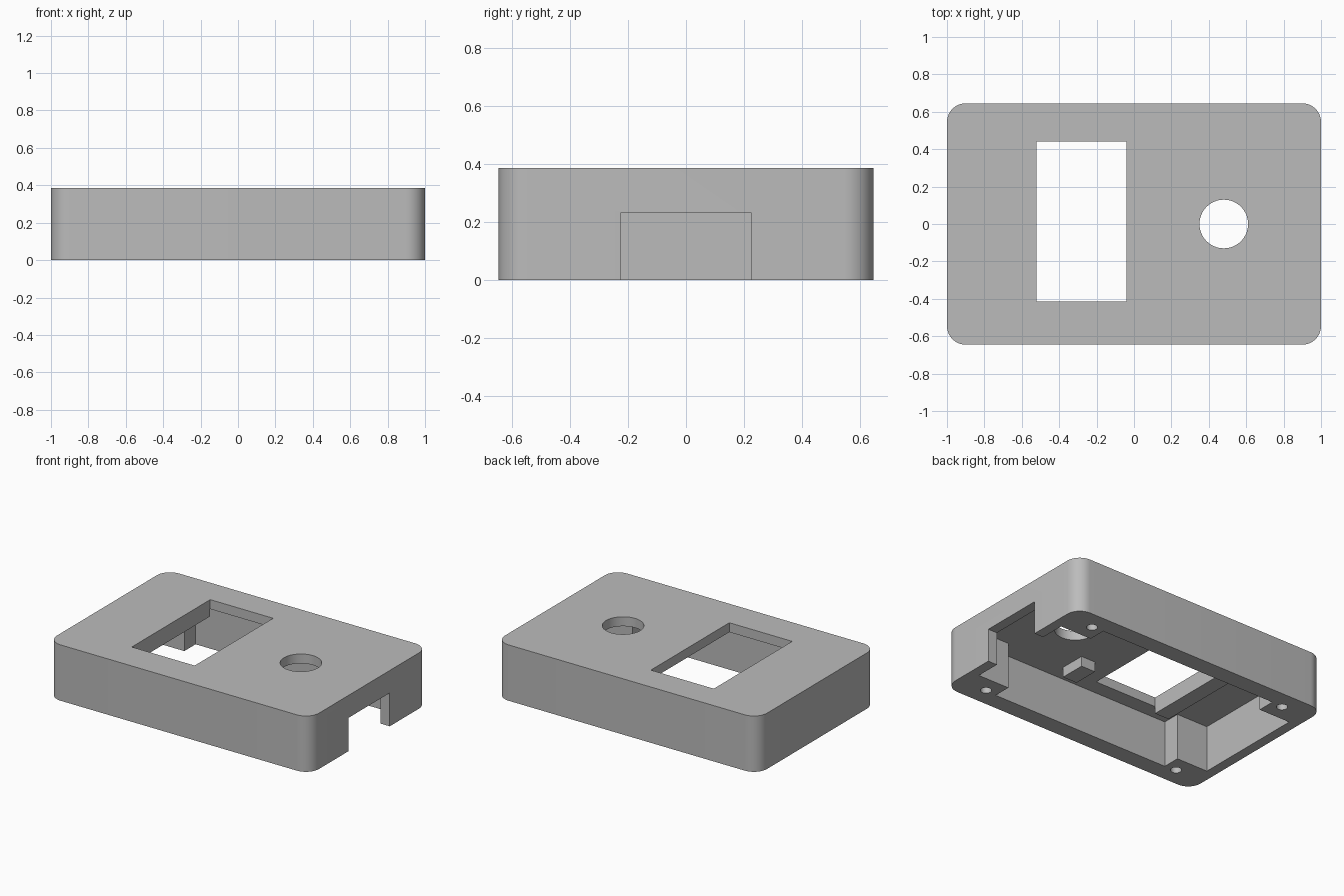
import bpy
import bmesh
from math import cos, sin, pi, radians

old = bpy.data.objects.get("Cube")
if old:
    bpy.data.objects.remove(old, do_unlink=True)

grey = bpy.data.materials.new("matte_grey")
grey.use_nodes = True
colour = (0.5, 0.5, 0.5, 1)
grey.diffuse_color = colour
grey.node_tree.nodes["Principled BSDF"].inputs["Base Color"].default_value = colour


def prism(name, outline, z0, z1):
    """Extrude a counter-clockwise outline from z0 to z1."""
    bm = bmesh.new()
    face = bm.faces.new([bm.verts.new((x, y, z0)) for x, y in outline])
    grown = bmesh.ops.extrude_face_region(bm, geom=[face])["geom"]
    bmesh.ops.translate(bm, vec=(0, 0, z1 - z0),
                        verts=[v for v in grown if isinstance(v, bmesh.types.BMVert)])
    bmesh.ops.recalc_face_normals(bm, faces=bm.faces)
    mesh = bpy.data.meshes.new(name)
    bm.to_mesh(mesh)
    bm.free()
    mesh.materials.append(grey)
    obj = bpy.data.objects.new(name, mesh)
    bpy.context.collection.objects.link(obj)
    return obj


def rect(x0, x1, y0, y1):
    return [(x0, y0), (x1, y0), (x1, y1), (x0, y1)]


def circle(cx, cy, r, n):
    return [(cx + r * cos(2 * pi * i / n), cy + r * sin(2 * pi * i / n)) for i in range(n)]


def rounded(hx, hy, r, n=12):
    pts = []
    for k, (sx, sy) in enumerate([(1, 1), (-1, 1), (-1, -1), (1, -1)]):
        for i in range(n + 1):
            a = pi / 2 * (k + i / n)
            pts.append((sx * (hx - r) + r * cos(a), sy * (hy - r) + r * sin(a)))
    return pts


def combine(target, tool, operation):
    """Apply a boolean and discard the tool."""
    bpy.context.view_layer.objects.active = target
    mod = target.modifiers.new(operation, "BOOLEAN")
    mod.operation = operation
    mod.solver = "EXACT"
    mod.object = tool
    bpy.ops.object.modifier_apply(modifier=mod.name)
    bpy.data.objects.remove(tool, do_unlink=True)


HX, HY, TOP, CEILING = 1.0, 0.645, 0.385, 0.32
WALL_X, WALL_Y = 0.93, 0.523      # inner faces of the walls
POST_X, POST_Y = 0.69, 0.40       # inner faces of the corner posts

# Outer body with rounded upright corners
case = prism("enclosure_shell", rounded(HX, HY, 0.1), 0, TOP)

# Open underside, leaving a square post in each corner
cavity = []
for sx, sy in [(1, 1), (-1, 1), (-1, -1), (1, -1)]:
    corner = [(sx * WALL_X, sy * POST_Y), (sx * POST_X, sy * POST_Y), (sx * POST_X, sy * WALL_Y)]
    cavity += corner if sx * sy > 0 else corner[::-1]
combine(case, prism("cavity", cavity, -0.1, CEILING), "DIFFERENCE")

# Support rib beside the window and small pegs under the top plate
combine(case, prism("rib", rect(-0.63, -0.51, -0.415, 0.44), 0.27, 0.35), "UNION")
for y0, y1 in [(-0.41, -0.23), (0.23, 0.41)]:
    combine(case, prism("peg", rect(0.125, 0.235, y0, y1), 0.25, 0.35), "UNION")

# Window, round opening and cable notch
combine(case, prism("window", rect(-0.52, -0.04, -0.415, 0.44), 0.1, 0.5), "DIFFERENCE")
combine(case, prism("round_opening", circle(0.48, 0, 0.13, 64), 0.1, 0.5), "DIFFERENCE")
combine(case, prism("notch", rect(0.85, 1.1, -0.225, 0.225), -0.1, 0.23), "DIFFERENCE")

# Screw holes in the posts
for sx in (-1, 1):
    for sy in (-1, 1):
        hole = prism("screw_hole", circle(sx * 0.775, sy * 0.515, 0.035, 32), -0.1, 0.25)
        combine(case, hole, "DIFFERENCE")

# Smooth rounded surfaces, sharp edges elsewhere
bpy.ops.object.select_all(action="DESELECT")
case.select_set(True)
bpy.context.view_layer.objects.active = case
bpy.ops.object.shade_smooth_by_angle(angle=radians(30))
